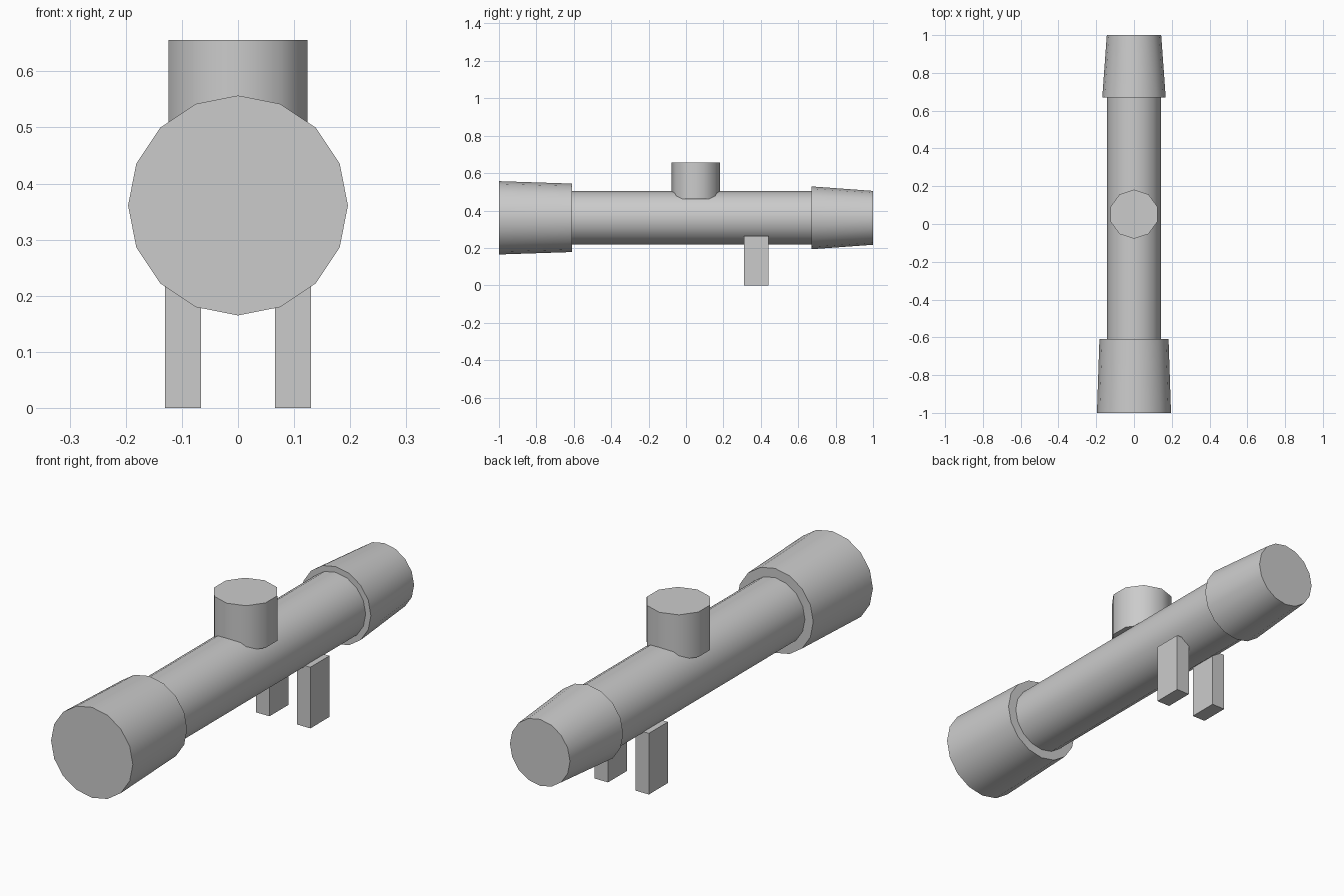
import bpy, bmesh, math

if "Cube" in bpy.data.objects:
    bpy.data.objects.remove(bpy.data.objects["Cube"])

grey = bpy.data.materials.new("plain grey")
grey.diffuse_color = (0.6, 0.6, 0.6, 1)
grey.use_nodes = True
grey.node_tree.nodes["Principled BSDF"].inputs["Base Color"].default_value = grey.diffuse_color


def finish(name, bm, smooth):
    bmesh.ops.recalc_face_normals(bm, faces=bm.faces)
    mesh = bpy.data.meshes.new(name)
    bm.to_mesh(mesh)
    bm.free()
    mesh.materials.append(grey)
    if smooth:
        mesh.polygons.foreach_set("use_smooth", [True] * len(mesh.polygons))
        mesh.set_sharp_from_angle(angle=math.radians(40))
    obj = bpy.data.objects.new(name, mesh)
    bpy.context.collection.objects.link(obj)
    return obj


def frustum(name, sides, start, end, place):
    """Capped tapered prism; start and end are (distance along axis, radius)."""
    bm = bmesh.new()
    rings = []
    for d, r in (start, end):
        angles = [math.pi / 2 + 2 * math.pi * i / sides for i in range(sides)]
        rings.append([bm.verts.new(place(r * math.cos(a), r * math.sin(a), d)) for a in angles])
    for ring in rings:
        bm.faces.new(ring)
    for i in range(sides):
        j = (i + 1) % sides
        bm.faces.new((rings[0][i], rings[0][j], rings[1][j], rings[1][i]))
    return finish(name, bm, True)


AXIS_Z = 0.361


def along_y(u, v, d):
    return (u, d, AXIS_Z + v)


def upright(u, v, d):
    return (u, 0.052 + v, d)


# main tube and the two flared ends
frustum("main_tube", 16, (-0.65, 0.143), (0.71, 0.143), along_y)
frustum("front_bell", 16, (-1.0, 0.196), (-0.61, 0.183), along_y)
frustum("rear_eyepiece", 16, (0.67, 0.168), (1.0, 0.144), along_y)

# adjustment knob on top
frustum("top_knob", 10, (0.461, 0.13), (0.656, 0.13), upright)

# pair of mounting legs
for side, label in ((-1, "left"), (1, "right")):
    bm = bmesh.new()
    bmesh.ops.create_cube(bm, size=1)
    for v in bm.verts:
        v.co = (side * 0.098 + v.co.x * 0.064, 0.375 + v.co.y * 0.13, 0.1325 + v.co.z * 0.265)
    finish(label + "_mount_leg", bm, False)
